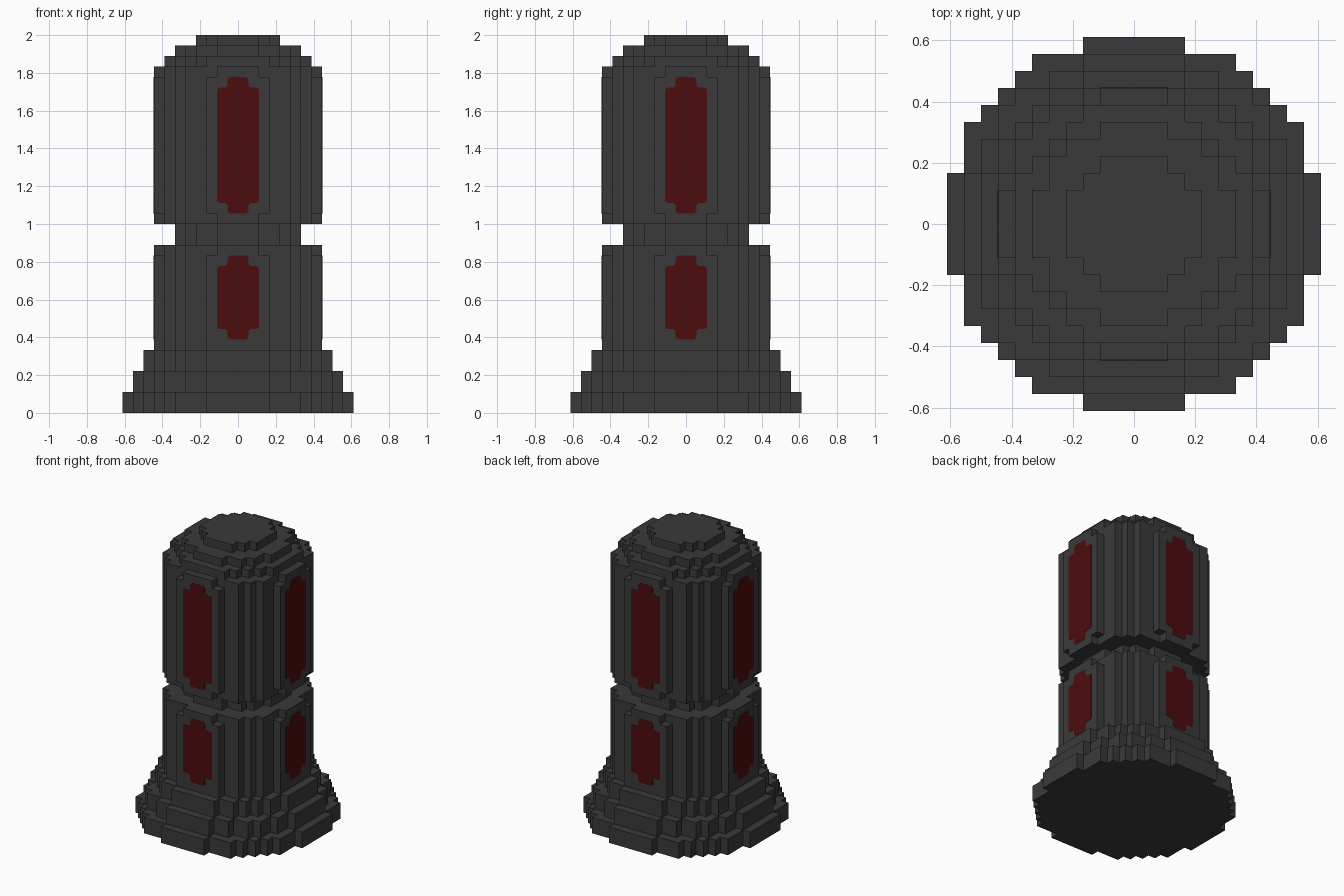
import bpy, bmesh, math
from mathutils import Matrix

if "Cube" in bpy.data.objects:
    bpy.data.objects.remove(bpy.data.objects["Cube"])

U = 2 / 36  # one block


def material(name, rgb):
    m = bpy.data.materials.new(name)
    m.diffuse_color = (*rgb, 1)
    m.use_nodes = True
    m.node_tree.nodes["Principled BSDF"].inputs["Base Color"].default_value = m.diffuse_color
    return m


GREY = material("dark grey", (0.042, 0.042, 0.042))
RED = material("deep red", (0.074, 0.0037, 0.0045))


def prism(name, outline, lo, hi, mat, matrix=Matrix()):
    """Extrude a flat outline, in block units, from height lo to hi."""
    bm = bmesh.new()
    face = bm.faces.new([bm.verts.new((x * U, y * U, lo * U)) for x, y in outline])
    top = bmesh.ops.extrude_face_region(bm, geom=[face])["geom"]
    bmesh.ops.translate(bm, vec=(0, 0, (hi - lo) * U),
                        verts=[g for g in top if isinstance(g, bmesh.types.BMVert)])
    bm.transform(matrix)
    bmesh.ops.recalc_face_normals(bm, faces=bm.faces)
    mesh = bpy.data.meshes.new(name)
    bm.to_mesh(mesh)
    bm.free()
    mesh.materials.append(mat)
    bpy.context.collection.objects.link(bpy.data.objects.new(name, mesh))


def block_disc(r, clip=99):
    """Stepped outline of a disc of radius r blocks, limited to +-clip."""
    half = [sum((i + .5) ** 2 + (j + .5) ** 2 < r * r for i in range(r)) for j in range(r)]
    quarter = []
    for j in range(min(r, clip)):
        h = min(half[j], clip)
        quarter += [(h, j), (h, j + 1)]
    # keep only the true corners of the steps
    quarter = [p for i, p in enumerate(quarter)
               if quarter.count(p) == 1 and 0 < i and
               (i + 1 == len(quarter) or not quarter[i - 1][0] == p[0] == quarter[i + 1][0])]
    right = [(x, -y) for x, y in reversed(quarter)] + quarter
    return right + [(-x, -y) for x, y in right]


def notched(w, lo, hi, foot=True):
    """Upright panel outline with one-block corner notches."""
    right = [(w - 1, lo), (w - 1, lo + 1), (w, lo + 1)] if foot else [(w, lo)]
    right += [(w, hi - 1), (w - 1, hi - 1), (w - 1, hi)]
    return right + [(-x, z) for x, z in reversed(right)]


def softened(outline, c=0.2):
    """Clip every corner of an outline by c blocks."""
    out = []
    for i, (x, y) in enumerate(outline):
        for px, py in (outline[i - 1], outline[(i + 1) % len(outline)]):
            d = math.hypot(px - x, py - y)
            out.append((x + (px - x) * c / d, y + (py - y) * c / d))
    return out


# Stepped foot, neck and crown
for name, r, lo, hi in (("foot_lower", 11, 0, 2), ("foot_middle", 10, 2, 4),
                        ("foot_upper", 9, 4, 6), ("neck", 6, 16, 18),
                        ("crown_lower", 7, 33, 34), ("crown_middle", 6, 34, 35),
                        ("crown_top", 4, 35, 36)):
    prism(name, block_disc(r), lo, hi, GREY)

# Drum cores
prism("lower_drum", block_disc(8, 7), 6, 16, GREY)
prism("upper_drum", block_disc(8, 7), 18, 33, GREY)

# Raised frames and red windows on all four sides
for k, side in enumerate(("front", "right", "back", "left")):
    stand = Matrix.Rotation(k * math.pi / 2, 4, 'Z') @ Matrix.Rotation(math.pi / 2, 4, 'X')
    prism(side + "_lower_frame", notched(3, 6, 16, foot=False), 7, 8, GREY, stand)
    prism(side + "_upper_frame", notched(3, 18, 33), 7, 8, GREY, stand)
    prism(side + "_lower_window", softened(notched(2, 7, 15)), 7.97, 8.03, RED, stand)
    prism(side + "_upper_window", softened(notched(2, 19, 32)), 7.97, 8.03, RED, stand)
